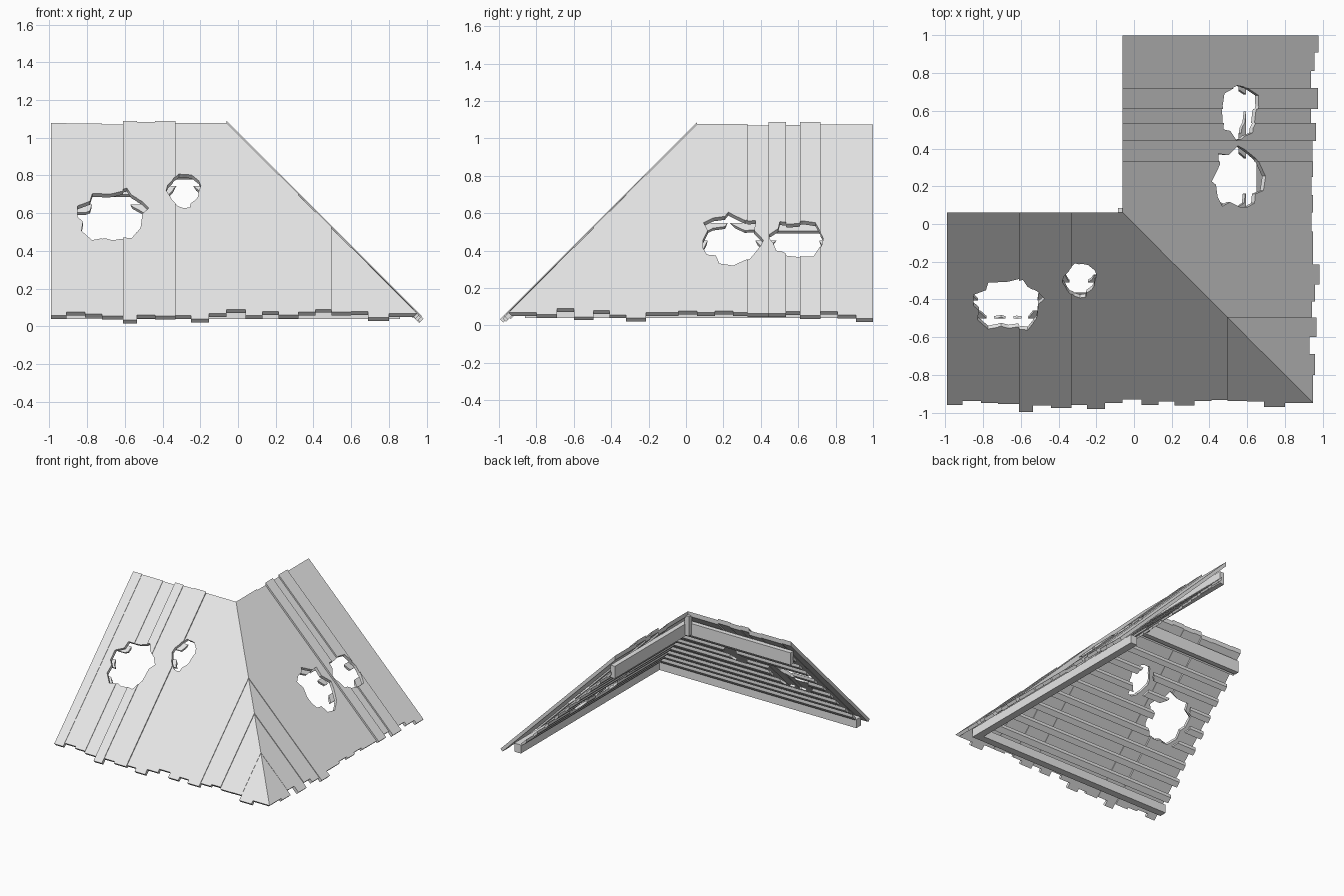
import bpy
import bmesh
import math
import random
from mathutils import Vector

random.seed(4)
old = bpy.data.objects.get("Cube")
if old:
    bpy.data.objects.remove(old, do_unlink=True)

GREY = (0.8, 0.8, 0.8, 1.0)
mat = bpy.data.materials.new("weathered grey")
mat.use_nodes = True
mat.diffuse_color = GREY
mat.node_tree.nodes["Principled BSDF"].inputs["Base Color"].default_value = GREY

RIDGE_Y, RIDGE_Z = 0.06, 1.078
DIAG = math.sqrt(0.5)


def on_slope(u, v, depth, plumb=False):
    """u runs along the eave, v is the run down from the ridge, depth goes into the roof."""
    if plumb:
        return Vector((u, RIDGE_Y - v, RIDGE_Z - v - depth / DIAG))
    return Vector((u, RIDGE_Y - v + depth * DIAG, RIDGE_Z - v - depth * DIAG))


def prism(name, lower, upper, mirrored, clip=True):
    """Solid between two matching outlines, clipped at the hip, optionally on the other slope."""
    bm = bmesh.new()
    low = [bm.verts.new(p) for p in lower]
    top = [bm.verts.new(p) for p in upper]
    bm.faces.new(low)
    bm.faces.new(top[::-1])
    for i in range(len(low)):
        j = (i + 1) % len(low)
        bm.faces.new((low[i], top[i], top[j], low[j]))
    if clip:
        bmesh.ops.bisect_plane(bm, geom=bm.verts[:] + bm.edges[:] + bm.faces[:],
                               plane_co=(0, 0, 0), plane_no=(1, 1, 0), clear_outer=True)
        rim = [e for e in bm.edges if e.is_boundary]
        if rim:
            bmesh.ops.holes_fill(bm, edges=rim)
    if mirrored:
        for vert in bm.verts:
            x, y, z = vert.co
            vert.co = (-y, -x, z)
    bmesh.ops.recalc_face_normals(bm, faces=bm.faces)
    mesh = bpy.data.meshes.new(name)
    bm.to_mesh(mesh)
    bm.free()
    mesh.materials.append(mat)
    ob = bpy.data.objects.new(name, mesh)
    bpy.context.collection.objects.link(ob)
    return ob


def board(name, u0, u1, v0, v1, d0, d1, mirrored):
    def outline(d):
        return [on_slope(u0, v0, d, True), on_slope(u1, v0, d, True),
                on_slope(u1, v1, d), on_slope(u0, v1, d)]
    return prism(name, outline(d1), outline(d0), mirrored)


def beam(name, u0, u1, v0, v1, z0, z1, mirrored):
    def outline(z):
        return [Vector((u, RIDGE_Y - v, z)) for u, v in ((u0, v0), (u1, v0), (u1, v1), (u0, v1))]
    return prism(name, outline(z0), outline(z1), mirrored)


def hole_cutter(u, v, ru, rv, mirrored):
    """Ragged prism through the whole roof thickness."""
    count = 20
    ring = []
    for i in range(count):
        a = math.tau * (i + random.uniform(-0.3, 0.3)) / count
        r = random.uniform(0.8, 1.08)
        ring.append((u + ru * r * math.cos(a), v + rv * r * math.sin(a)))
    return prism("hole_cutter", [on_slope(a, b, 0.2) for a, b in ring],
                 [on_slope(a, b, -0.1) for a, b in ring], mirrored, clip=False)


def cut(ob, cutters):
    for cutter in cutters:
        mod = ob.modifiers.new("hole", "BOOLEAN")
        mod.operation = "DIFFERENCE"
        mod.solver = "EXACT"
        mod.object = cutter
    bpy.context.view_layer.update()
    graph = bpy.context.evaluated_depsgraph_get()
    mesh = bpy.data.meshes.new_from_object(ob.evaluated_get(graph))
    ob.modifiers.clear()
    ob.data = mesh


# Shared plank seams along the eave
SEAMS = [-.91, -.81, -.72, -.61, -.535, -.44, -.33, -.25, -.155, -.06,
         .04, .13, .215, .32, .41, .495, .6, .69, .8, 1.02]

# Per slope: outer end, plank heights (thousandths), plank runs (hundredths), holes
SLOPES = {
    "front": (False, -.99,
              [0, -4, -4, -9, 11, 5, 11, 0, 0, 0, 0, 0, 0, 5, -2, 5, -3, 3, 0, 0],
              [102, 100, 101, 102, 105, 102, 103, 102, 104, 101,
               99, 102, 100, 102, 100, 99, 100, 100, 103, 101],
              [(-.665, .49, .19, .145), (-.29, .36, .09, .097)]),
    "side": (True, -1.0,
             [-4, -4, -4, 11, -6, 11, -10, 0, 0, 0, 0, 0, 0, 5, -2, 5, -3, 3, 0, 0],
             [104, 102, 100, 103, 100, 102, 101, 101, 100, 101,
              100, 101, 101, 104, 102, 100, 103, 99, 102, 101],
             [(-.59, .62, .155, .105), (-.24, .61, .165, .14)]),
}

for slope, (mirrored, end, heights, runs, holes) in SLOPES.items():
    cutters = [hole_cutter(*h, mirrored) for h in holes]

    # Outer planks running from ridge to eave
    u0 = end
    for i, u1 in enumerate(SEAMS):
        lift = heights[i] * 0.001 * DIAG
        ob = board(f"{slope}_plank_{i + 1}", u0, u1, 0, runs[i] * 0.01,
                   -lift, 0.026 - lift, mirrored)
        near = [c for c, h in zip(cutters, holes)
                if u0 < h[0] + h[2] * 1.1 and u1 > h[0] - h[2] * 1.1]
        if near:
            cut(ob, near)
        u0 = u1

    # Inner lining boards running along the eave
    rows, top, bottom = 9, 0.04, 0.9
    step = (bottom - top) / rows
    for r in range(rows):
        sag = random.uniform(0, 0.008)
        v0, v1 = top + r * step, top + (r + 1) * step
        ob = board(f"{slope}_lining_{r + 1}", end + random.uniform(0, 0.02), 1.0,
                   v0, v1, 0.07 + sag, 0.088 + sag, mirrored)
        near = [c for c, h in zip(cutters, holes)
                if v0 - 0.1 < h[1] + h[3] * 1.1 and v1 + 0.1 > h[1] - h[3] * 1.1]
        if near:
            cut(ob, near)

    # Beams under the ridge and above the eave
    beam(f"{slope}_ridge_beam", end + 0.01, 1.0, 0.01, 0.05, 0.88, 0.98, mirrored)
    beam(f"{slope}_eave_beam", end + 0.01, 1.0, 0.86, 0.92, 0.04, 0.11, mirrored)

    for c in cutters:
        bpy.data.objects.remove(c, do_unlink=True)

# Short post where the two ridges meet
bpy.ops.mesh.primitive_cube_add(size=1, location=(-0.065, 0.065, 0.97))
post = bpy.context.object
post.name = "corner_post"
post.scale = (0.04, 0.04, 0.16)
post.data.materials.append(mat)
